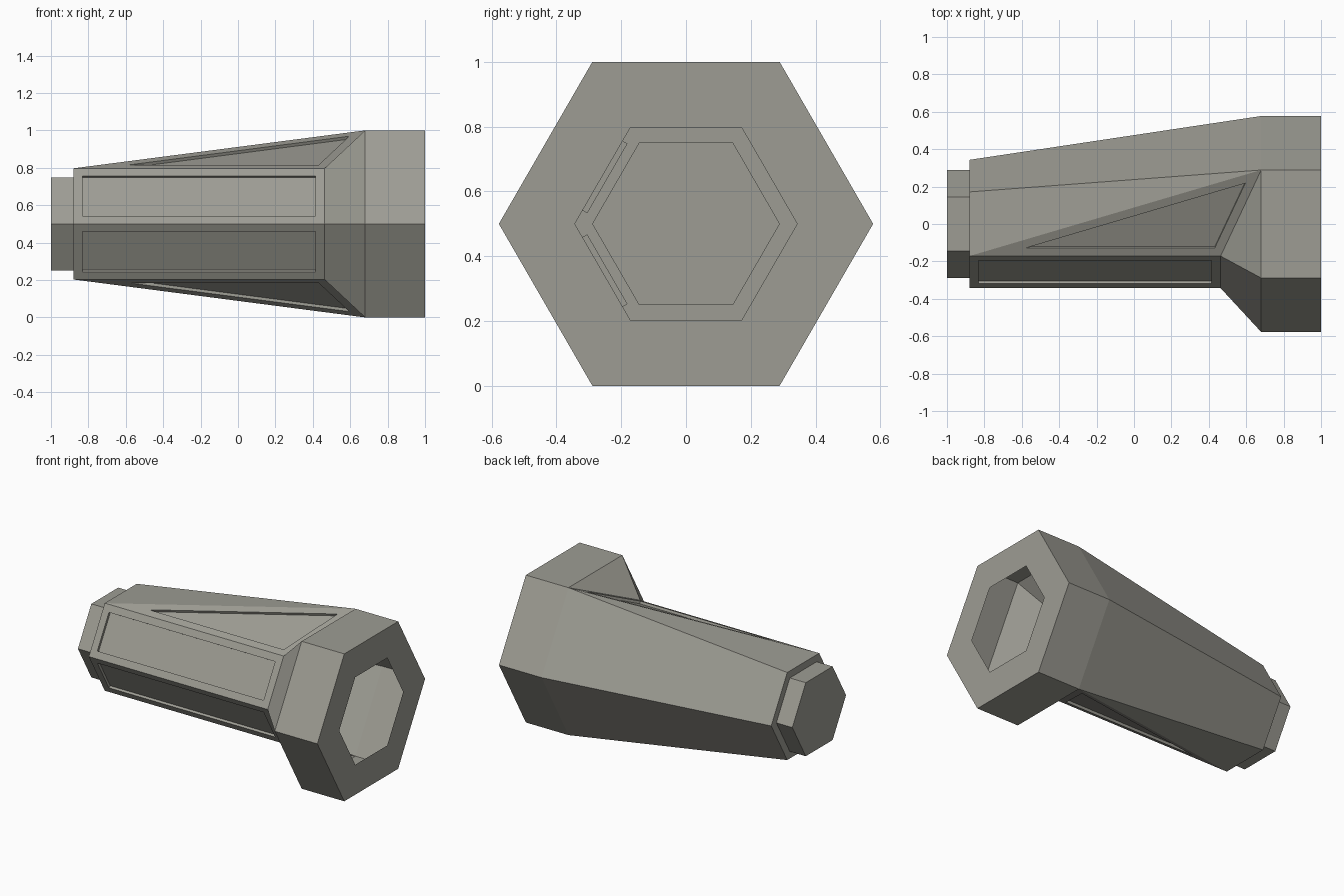
import bpy, bmesh, math

if "Cube" in bpy.data.objects:
    bpy.data.objects.remove(bpy.data.objects["Cube"])

bm = bmesh.new()


def ring(x, r, ks=range(6)):
    """Hexagon corners around the x axis; 0 is the back corner, 3 the front."""
    return {k: bm.verts.new((x, r * math.cos(k * math.pi / 3),
                             0.5 + r * math.sin(k * math.pi / 3))) for k in ks}


def bridge(a, b, ks=range(6)):
    for k in ks:
        n = (k + 1) % 6
        bm.faces.new((a[k], a[n], b[n], b[k]))


R = 1 / math.sqrt(3)
tip = ring(-1.0, 0.288)
stub = ring(-0.88, 0.288)
tail = ring(-0.88, 0.343)
neck = ring(0.463, 0.343, (2, 3, 4))
collar = ring(0.68, R)
end = ring(1.0, R)
rim = ring(1.0, 0.343)

# end stub and shoulder
bm.faces.new([tip[k] for k in range(6)])
bridge(tip, stub)
bridge(stub, tail)

# tapered back, collar and open mouth
bridge(tail, collar, (0, 5))
bridge(collar, end)
bridge(end, rim)

# front grip facets and their flare into the collar
bridge(neck, collar, (2, 3))
panels = []
for k in (2, 3):
    panels.append(bm.faces.new((tail[k], tail[k + 1], neck[k + 1], neck[k])))

# top and bottom facets, each split into three triangles
for back, front in ((1, 2), (5, 4)):
    bm.faces.new((tail[back], tail[front], collar[back]))
    panels.append(bm.faces.new((tail[front], neck[front], collar[back])))
    bm.faces.new((neck[front], collar[front], collar[back]))

bmesh.ops.recalc_face_normals(bm, faces=bm.faces[:])

# recessed panels with square walls
bmesh.ops.inset_individual(bm, faces=panels, thickness=0.0475, use_even_offset=True)
bmesh.ops.inset_individual(bm, faces=panels, thickness=0.0, depth=-0.017)

mesh = bpy.data.meshes.new("hex_housing")
bm.to_mesh(mesh)
bm.free()
housing = bpy.data.objects.new("hex_housing", mesh)
bpy.context.collection.objects.link(housing)

# warm grey metal
metal = bpy.data.materials.new("warm_grey_metal")
metal.diffuse_color = (0.34, 0.335, 0.295, 1)
metal.use_nodes = True
metal.node_tree.nodes["Principled BSDF"].inputs["Base Color"].default_value = metal.diffuse_color
mesh.materials.append(metal)
